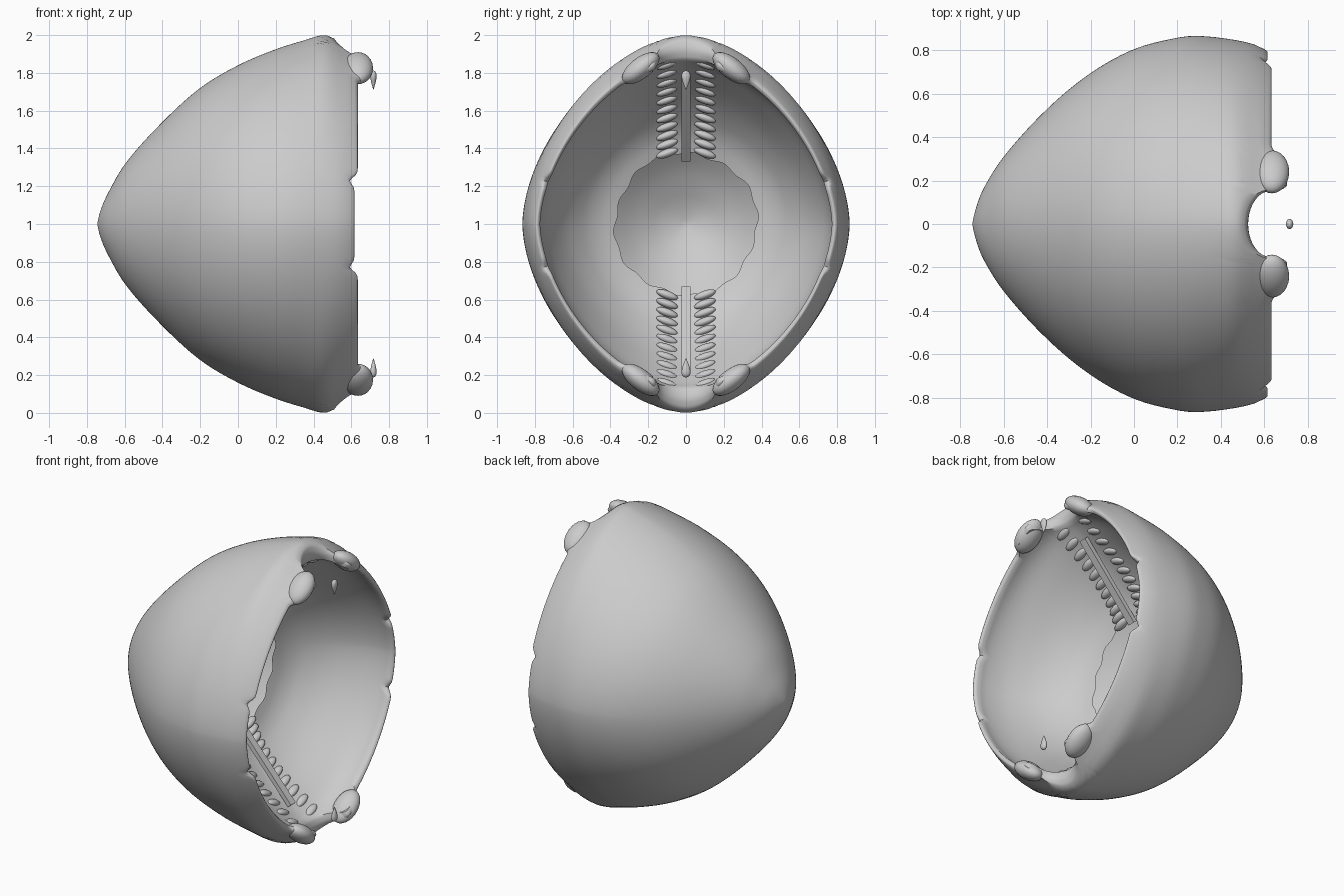
import bpy, bmesh, math
from mathutils import Vector, Matrix

if "Cube" in bpy.data.objects:
    bpy.data.objects.remove(bpy.data.objects["Cube"])


def curve(pts):
    # smooth interpolation through (x, value) pairs
    n = len(pts)
    m = []
    for i in range(n):
        a, b = pts[max(i - 1, 0)], pts[min(i + 1, n - 1)]
        m.append((b[1] - a[1]) / (b[0] - a[0]))

    def f(x):
        x = min(max(x, pts[0][0]), pts[-1][0])
        i = 0
        while i < n - 2 and x > pts[i + 1][0]:
            i += 1
        (x0, y0), (x1, y1) = pts[i], pts[i + 1]
        h = x1 - x0
        t = (x - x0) / h
        return ((2*t**3 - 3*t*t + 1) * y0 + (t**3 - 2*t*t + t) * h * m[i]
                + (3*t*t - 2*t**3) * y1 + (t**3 - t*t) * h * m[i + 1])
    return f


# outer wall: half height, half width, roundness of the section along x
half_z = curve([(-.745, 0), (-.735, .05), (-.7, .14), (-.6, .315), (-.4, .54), (-.2, .72),
                (0, .84), (.2, .925), (.35, .972), (.46, 1), (.54, .965), (.64, .92), (.74, .9)])
half_y = curve([(-.745, 0), (-.735, .05), (-.7, .15), (-.6, .31), (-.4, .53), (-.2, .695),
                (0, .805), (.2, .858), (.3, .866), (.45, .85), (.56, .825), (.64, .785), (.74, .76)])
power = curve([(-.745, 2), (-.4, 1.93), (0, 1.82), (.3, 1.74), (.5, 1.7), (.74, 1.68)])
# inner bowl, ending in a round hole at x = 0
bowl_z = curve([(0, .36), (.04, .46), (.1, .55), (.22, .67), (.38, .79), (.5, .865),
                (.6, .875), (.74, .845)])
bowl_y = curve([(0, .36), (.04, .455), (.1, .54), (.22, .645), (.38, .73), (.5, .765),
                (.6, .772), (.74, .73)])
bowl_power = curve([(0, 2), (.15, 1.85), (.4, 1.74), (.74, 1.68)])


def section(x, a, hz, hy, pw):
    c, s = math.cos(a), math.sin(a)
    e = 2 / pw(x)
    return Vector((x, hy(x) * math.copysign(abs(c) ** e, c),
                   1 + hz(x) * math.copysign(abs(s) ** e, s)))


def outer(x, a):
    return section(x, a, half_z, half_y, power)


def inner(x, a):
    return section(x, a, bowl_z, bowl_y, bowl_power)


def step(a, b, x):
    t = max(0, min(1, (x - a) / (b - a)))
    return t * t * (3 - 2 * t)


def rim_x(a):
    # uneven front edge: notch at top and bottom flanked by lugs, step at the sides
    p = outer(.6, a)
    y, z = abs(p.y), abs(p.z - 1)
    if y < .16:
        return .51 + .12 * (1 - math.sqrt(1 - (y / .16) ** 2))
    x = .6 + .018 * step(.22, .3, z)
    if z > .5:
        x += .07 * step(.15, .18, y) * (1 - step(.29, .37, y))
    return x - .025 * math.exp(-((z - .235) / .025) ** 2)


def finish(name, bm):
    bmesh.ops.recalc_face_normals(bm, faces=bm.faces)
    me = bpy.data.meshes.new(name)
    bm.to_mesh(me)
    bm.free()
    ob = bpy.data.objects.new(name, me)
    bpy.context.collection.objects.link(ob)
    return ob


# shell: outer wall, rounded rim, inner bowl with an open hole at the back
N, M, K = 300, 44, 26
bm = bmesh.new()
columns = []
for i in range(N):
    a = 2 * math.pi * i / N
    xe = rim_x(a)
    col = [outer(-.745 + (xe + .745) * (k / M) ** 1.5, a) for k in range(1, M + 1)]
    p, q = outer(xe, a), inner(xe, a)
    for f in (.15, .35, .5, .65, .85):
        edge = p.lerp(q, f)
        edge.x += .016 * math.sin(math.pi * f)
        col.append(edge)
    x0 = .006 + .006 * math.sin(9 * a) * math.cos(5 * a)
    col += [inner(x0 + (xe - x0) * (k / K) ** 1.6, a) for k in range(K, -1, -1)]
    columns.append([bm.verts.new(v) for v in col])
tip = bm.verts.new((-.745, 0, 1))
for i in range(N):
    A, B = columns[i], columns[(i + 1) % N]
    bm.faces.new((tip, A[0], B[0]))
    for k in range(len(A) - 1):
        bm.faces.new((A[k], A[k + 1], B[k + 1], B[k]))
finish("shell", bm)


def blob(bm, loc, size, rot=None, taper=0.0):
    # ellipsoid, optionally pinched towards +z
    r = bmesh.ops.create_uvsphere(bm, u_segments=24, v_segments=14, radius=1)
    for v in r["verts"]:
        k = 1 - taper * (v.co.z + 1) / 2
        v.co = Vector((v.co.x * size[0] * k, v.co.y * size[1] * k, v.co.z * size[2]))
        if rot:
            v.co = rot @ v.co
        v.co += Vector(loc)


# swollen ends of the four lugs beside the notches
bm = bmesh.new()
for sy in (-1, 1):
    for sz in (-1, 1):
        rot = Matrix.Rotation(-sy * sz * math.radians(38), 3, 'X')
        blob(bm, (.635, sy * .24, 1 + sz * .825), (.08, .118, .056), rot)
finish("rim_lugs", bm)


def bowl_x(zr):
    # x position of the bowl on the centre line at a given height
    lo, hi = 0, .55
    for _ in range(30):
        mid = (lo + hi) / 2
        if bowl_z(mid) < zr:
            lo = mid
        else:
            hi = mid
    return lo


# twin rows of ridges along the top and bottom of the bowl
bm = bmesh.new()
for sz in (-1, 1):
    for sy in (-1, 1):
        for i in range(11):
            zr = .375 + i * .047
            rot = Matrix.Rotation(sy * sz * math.radians(-20), 3, 'X')
            blob(bm, (bowl_x(zr) + .008, sy * .1, 1 + sz * zr), (.03, .06, .022), rot)
finish("inner_ridges", bm)

# straight bars between the ridges
bm = bmesh.new()
for sz in (-1, 1):
    a, b = Vector((.01, 0, 1 + sz * .34)), Vector((.4, 0, 1 + sz * .785))
    d = (b - a).normalized()
    n = Vector((0, 1, 0)).cross(d)
    r = bmesh.ops.create_cube(bm, size=1)
    for v in r["verts"]:
        c = v.co.copy()
        v.co = (a + b) / 2 + d * c.x * (b - a).length + Vector((0, c.y * .05, 0)) + n * c.z * .03
finish("centre_bars", bm)

# small floating droplets in front of the notches
bm = bmesh.new()
for sz in (-1, 1):
    rot = Matrix.Scale(-1, 3, Vector((0, 0, 1))) if sz > 0 else None
    blob(bm, (.717, 0, 1 + sz * .762), (.024, .034, .05), rot, .8)
finish("droplets", bm)

# smooth shading with crisp corners
bpy.ops.object.select_all(action='DESELECT')
for ob in bpy.data.objects:
    ob.select_set(True)
bpy.context.view_layer.objects.active = bpy.data.objects["shell"]
bpy.ops.object.shade_smooth_by_angle(angle=math.radians(50))
